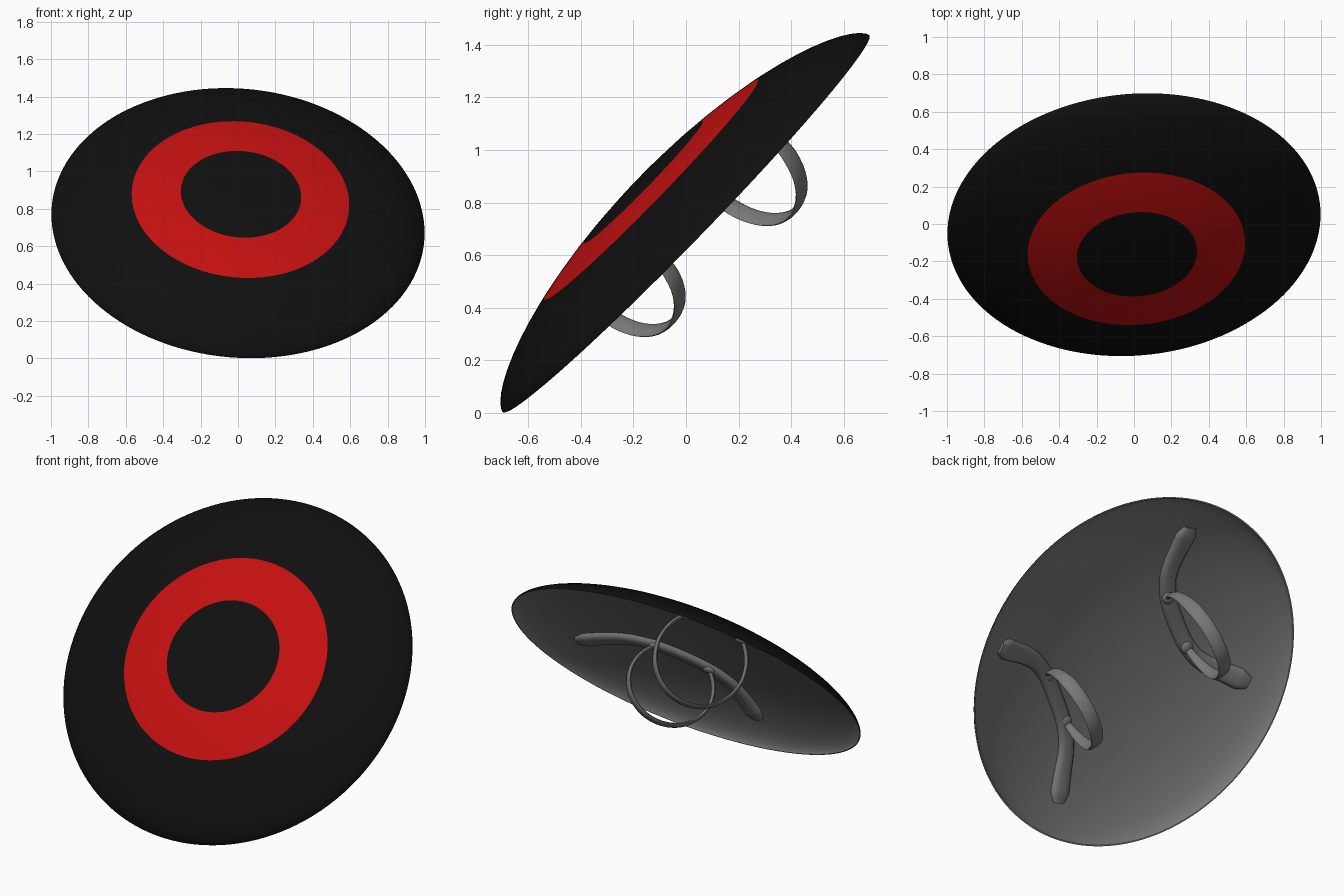
import bpy, bmesh
from math import sin, cos, pi, radians
from mathutils import Vector, Matrix

if "Cube" in bpy.data.objects:
    bpy.data.objects.remove(bpy.data.objects["Cube"])


def material(name, r, g, b):
    m = bpy.data.materials.new(name)
    m.use_nodes = True
    m.diffuse_color = (r, g, b, 1)
    m.node_tree.nodes["Principled BSDF"].inputs["Base Color"].default_value = (r, g, b, 1)
    return m


BLACK = material("black paint", 0.005, 0.005, 0.005)
RED = material("red paint", 0.55, 0.005, 0.005)
GREY = material("grey lining", 0.19, 0.19, 0.19)
PINK = material("pale rim", 0.6, 0.35, 0.33)

# Tilted frame of the dish: two axes in the rim plane and the outward normal
v = Vector((0, 0.697, 0.717)).normalized()
n = Vector((0.071, -0.715, 0.695)).normalized()
u = v.cross(n)
FRAME = Matrix.Translation((0, 0, 0.72)) @ Matrix((u, v, n)).transposed().to_4x4()

RIM_IN = 0.993


def outer_height(r):
    return 0.243 * max(0, 1 - r * r) ** 0.65


def inner_height(r):
    return 0.223 * max(0, 1 - (r / RIM_IN) ** 2) ** 0.65


def finish(name, bm, mats, turn=0.0, angle=40):
    """Turn the part about the dish axis, tilt it and make it an object."""
    bmesh.ops.remove_doubles(bm, verts=bm.verts, dist=1e-5)
    bmesh.ops.recalc_face_normals(bm, faces=bm.faces)
    bm.transform(FRAME @ Matrix.Rotation(turn, 4, "Z"))
    me = bpy.data.meshes.new(name)
    bm.to_mesh(me)
    bm.free()
    for m in mats:
        me.materials.append(m)
    for p in me.polygons:
        p.use_smooth = True
    me.set_sharp_from_angle(angle=radians(angle))
    ob = bpy.data.objects.new(name, me)
    bpy.context.collection.objects.link(ob)
    return ob


def skin(bm, rows, caps=False):
    """Join closed loops of points into a tube."""
    loops = [[bm.verts.new(p) for p in row] for row in rows]
    for a, b in zip(loops, loops[1:]):
        for i in range(len(a)):
            j = (i + 1) % len(a)
            bm.faces.new((a[i], a[j], b[j], b[i]))
    if caps:
        bm.faces.new(loops[0])
        bm.faces.new(loops[-1])


# Domed dish: lathe of the outer face, thin rim and hollow lining
def dish():
    radii = [0.001, 0.11, 0.22, 0.3225, 0.41, 0.5, 0.583]
    radii += [sin(a * pi / 32) for a in range(7, 16)] + [0.999, 1]
    profile = [(r, outer_height(r)) for r in radii]
    rim_row = len(profile) - 1
    profile += [(RIM_IN * r, inner_height(RIM_IN * r)) for r in reversed(radii)]
    steps = 128
    bm = bmesh.new()
    skin(bm, [[(r * cos(2 * pi * i / steps), r * sin(2 * pi * i / steps), h)
               for i in range(steps)] for r, h in profile], caps=True)
    bm.faces.ensure_lookup_table()
    # Colour the rings by profile row
    for k, f in enumerate(bm.faces):
        row = k // steps
        if row >= len(profile) - 1:
            f.material_index = 0 if k == len(bm.faces) - 2 else 2
        elif row < rim_row:
            f.material_index = 1 if 3 <= row < 6 else 0
        else:
            f.material_index = 3 if row == rim_row else 2
    finish("shield_dish", bm, [BLACK, RED, GREY, PINK])


# Padded bracket: three-legged ridge draped on the lining
def bracket(name, turn):
    path = [Vector(p) for p in ((0.53, 0.63), (0.25, 0.40), (-0.25, 0.40), (-0.53, 0.63))]
    for _ in range(3):
        cut = [path[0]]
        for a, b in zip(path, path[1:]):
            cut += [a.lerp(b, 0.2), a.lerp(b, 0.8)]
        path = cut + [path[-1]]
    # Even resampling so the pad follows the curved lining
    pts = []
    for a, b in zip(path, path[1:]):
        k = max(1, int((b - a).length / 0.03))
        pts += [a.lerp(b, i / k) for i in range(k)]
    pts.append(path[-1])
    rows = []
    for i, c in enumerate(pts):
        t = (pts[min(i + 1, len(pts) - 1)] - pts[max(i - 1, 0)]).normalized()
        side = Vector((-t.y, t.x))
        end = min((c - pts[0]).length, (c - pts[-1]).length)
        round_off = min(1, 0.6 + end * 8)
        half = (0.046 + 0.06 * max(0, abs(c.x) - 0.25)) * round_off
        row = []
        for k in range(9):
            s = cos(pi * k / 8)
            q = c + side * half * s
            lift = 0.032 * round_off * (1 - s ** 4) ** 0.5
            row.append((q.x, q.y, inner_height(q.length) - lift + 0.002))
        # Underside buried in the shell
        for s in (-0.7, 0.7):
            q = c + side * half * s
            row.append((q.x, q.y, inner_height(q.length) + 0.006))
        rows.append(row)
    bm = bmesh.new()
    skin(bm, rows, caps=True)
    finish(name, bm, [GREY], turn)


# Strap: flat band bent into a loop below the bracket
def strap(name, turn, half_span, centre, depth):
    start, stop, steps = -0.82, pi + 0.82, 40
    rows = []
    for i in range(steps + 1):
        f = i / steps
        a = start + (stop - start) * f
        mid = Vector((half_span * cos(a), 0.40, centre - depth * sin(a)))
        out = Vector((cos(a), 0, -sin(a)))
        half = 0.02 + 0.02 * min(1, 4 * f, 4 * (1 - f))
        rows.append([mid + Vector((0, half * cos(k * pi / 6), 0)) + out * 0.011 * sin(k * pi / 6)
                     for k in range(12)])
    bm = bmesh.new()
    skin(bm, rows, caps=True)
    finish(name, bm, [GREY], turn)
    # Anchor knobs where the strap meets the bracket
    for side, label in ((1, "a"), (-1, "b")):
        bm = bmesh.new()
        spot = Vector((side * half_span * cos(start), 0.40, centre - depth * sin(start)))
        bmesh.ops.create_uvsphere(bm, u_segments=16, v_segments=8, radius=1,
                                  matrix=Matrix.Translation(spot) @ Matrix.Diagonal((0.04, 0.036, 0.02, 1)))
        finish(name + "_anchor_" + label, bm, [GREY], turn)


dish()
UPPER = radians(38.5)
for label, turn, size in (("upper", UPPER, (0.25, -0.02, 0.26)),
                          ("lower", UPPER + pi, (0.235, 0.015, 0.22))):
    bracket(label + "_bracket", turn)
    strap(label + "_strap", turn, *size)
